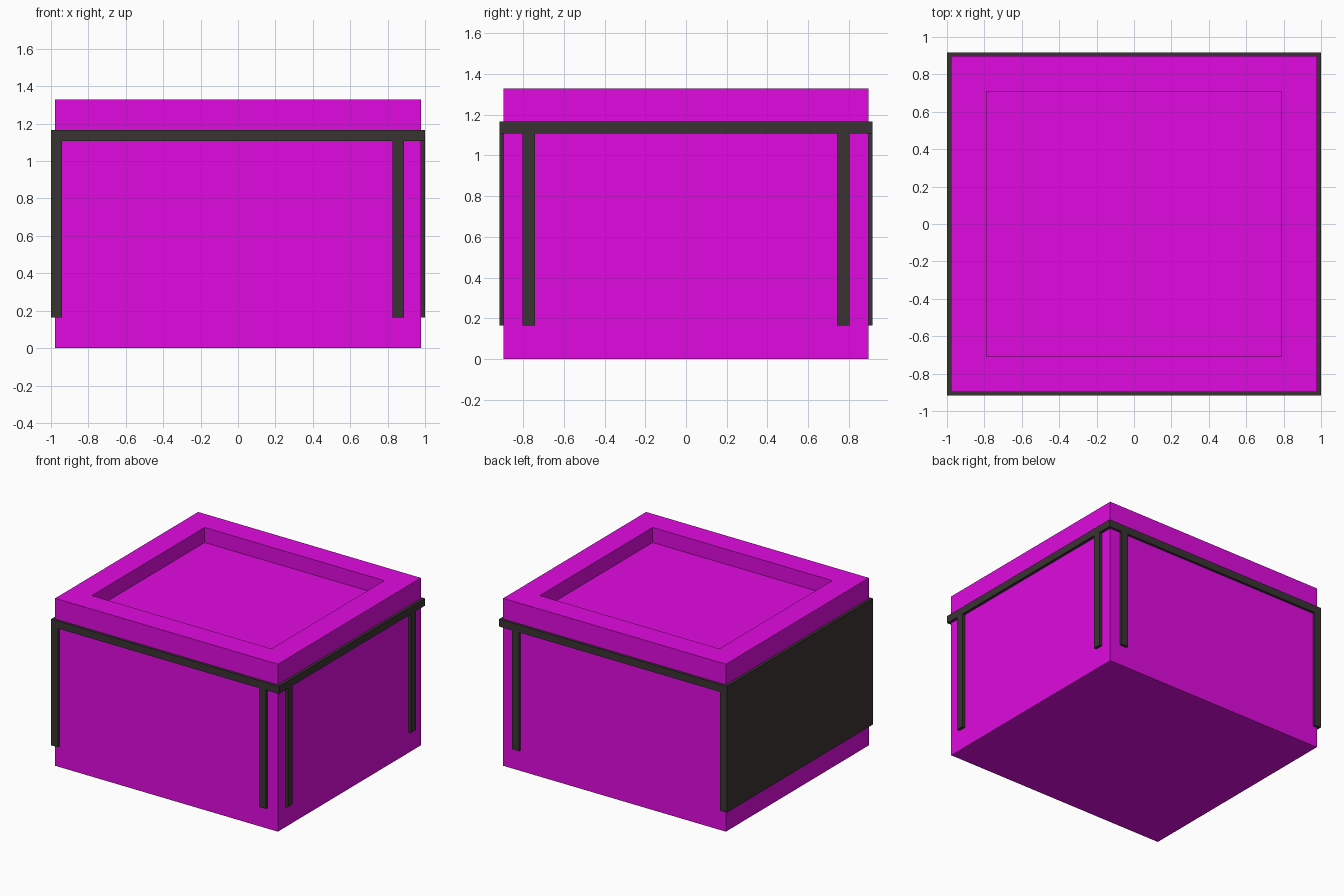
import bpy, bmesh

if "Cube" in bpy.data.objects:
    bpy.data.objects.remove(bpy.data.objects["Cube"])


def material(name, rgb):
    m = bpy.data.materials.new(name)
    m.diffuse_color = (*rgb, 1)
    m.use_nodes = True
    m.node_tree.nodes["Principled BSDF"].inputs["Base Color"].default_value = m.diffuse_color
    return m


MAGENTA = material("magenta", (0.75, 0.003, 0.75))
DARK = material("dark_trim", (0.042, 0.034, 0.033))


def box(name, x, y, z, mat, recess=None):
    """Box from (min, max) ranges; recess = (border, depth) sinks the top."""
    bm = bmesh.new()
    bmesh.ops.create_cube(bm, size=1)
    for v in bm.verts:
        v.co = [r[0] if c < 0 else r[1] for c, r in zip(v.co, (x, y, z))]
    bm.normal_update()
    if recess:
        top = max(bm.faces, key=lambda f: f.calc_center_median().z)
        bmesh.ops.inset_region(bm, faces=[top], thickness=recess[0])
        rim = list(top.verts)
        walls = bmesh.ops.extrude_face_region(bm, geom=[top])
        sunk = [g for g in walls["geom"] if isinstance(g, bmesh.types.BMVert)]
        bmesh.ops.translate(bm, verts=sunk, vec=(0, 0, -recess[1]))
        if top.is_valid and all(v.is_valid for v in rim) and set(top.verts) == set(rim):
            bmesh.ops.delete(bm, geom=[top], context='FACES_ONLY')
        bmesh.ops.recalc_face_normals(bm, faces=bm.faces)
    me = bpy.data.meshes.new(name)
    bm.to_mesh(me)
    bm.free()
    me.materials.append(mat)
    ob = bpy.data.objects.new(name, me)
    bpy.context.collection.objects.link(ob)
    return ob


BX, BY = 0.978, 0.897          # body half sizes
OX, OY = 1.0, 0.916            # trim half sizes
BOT, RAIL, TOP = 0.164, 1.107, 1.166

# Main block with a shallow tray in its top
box("body", (-BX, BX), (-BY, BY), (0, 1.33), MAGENTA, recess=(0.267, 0.12))

# Front and back: rail, corner post and inset post
for side, s in (("front", -1), ("back", 1)):
    y = sorted((s * BY, s * OY))
    box(side + "_rail", (-OX, OX), y, (RAIL, TOP), DARK)
    box(side + "_corner_post", (-OX, -0.94), y, (BOT, RAIL), DARK)
    box(side + "_inset_post", (0.825, 0.887), y, (BOT, RAIL), DARK)
    # Posts on the right side
    py = sorted((s * 0.742, s * 0.803))
    box("right_post_" + side, (BX, OX), py, (BOT, RAIL), DARK)

# Right rail and solid left panel
box("right_rail", (BX, OX), (-BY, BY), (RAIL, TOP), DARK)
box("left_panel", (-OX, -BX), (-BY, BY), (BOT, TOP), DARK)
